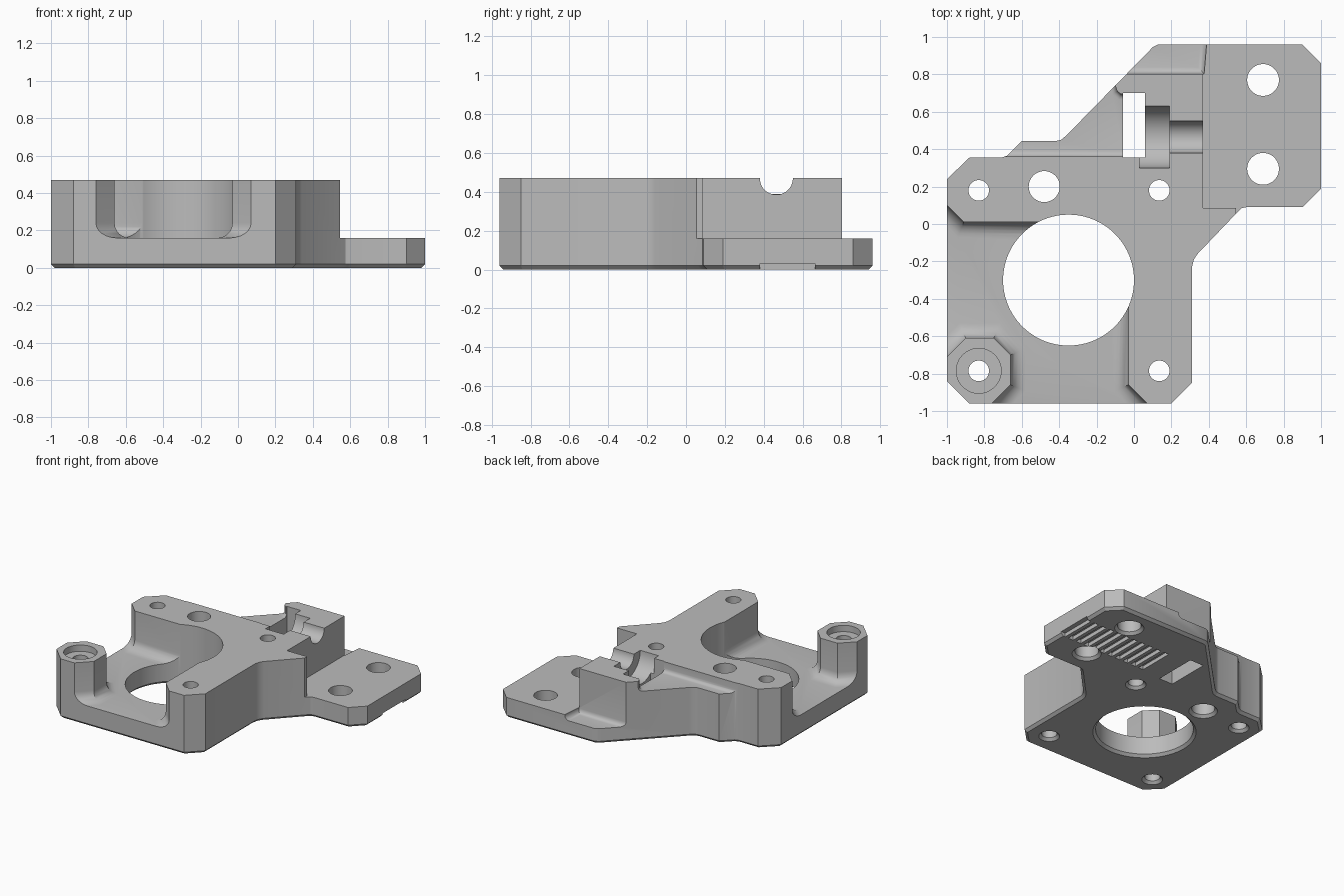
import bpy, bmesh, math
from mathutils import Matrix

cube = bpy.data.objects.get("Cube")
if cube:
    bpy.data.objects.remove(cube, do_unlink=True)

TOP, PLATE = 0.47, 0.16


def make_object(name, bm):
    bmesh.ops.recalc_face_normals(bm, faces=bm.faces)
    mesh = bpy.data.meshes.new(name)
    bm.to_mesh(mesh)
    bm.free()
    ob = bpy.data.objects.new(name, mesh)
    bpy.context.scene.collection.objects.link(ob)
    return ob


def prism(name, points, z0, z1, bevel=0, segments=1):
    """Upright prism, with its bottom edges optionally bevelled."""
    bm = bmesh.new()
    low = bm.faces.new([bm.verts.new((x, y, z0)) for x, y in points])
    up = bmesh.ops.extrude_face_region(bm, geom=[low], use_keep_orig=True)
    for v in up["geom"]:
        if isinstance(v, bmesh.types.BMVert):
            v.co.z = z1
    bmesh.ops.recalc_face_normals(bm, faces=bm.faces)
    if bevel:
        rim = [e for e in bm.edges if all(abs(v.co.z - z0) < 1e-5 for v in e.verts)]
        bmesh.ops.bevel(bm, geom=rim, offset=bevel, offset_type='OFFSET', segments=segments,
                        profile=0.5, affect='EDGES', clamp_overlap=False)
    return make_object(name, bm)


def box(name, x0, x1, y0, y1, z0, z1):
    return prism(name, [(x0, y0), (x1, y0), (x1, y1), (x0, y1)], z0, z1)


def lathe(name, profile, x, y, sides=48):
    """Closed turned solid from (radius, height) pairs."""
    bm = bmesh.new()
    rings = [[bm.verts.new((x + r * math.cos(math.tau * i / sides),
                            y + r * math.sin(math.tau * i / sides), z))
              for i in range(sides)] for r, z in profile]
    for a, b in zip(rings, rings[1:]):
        for i in range(sides):
            j = (i + 1) % sides
            bm.faces.new((a[i], a[j], b[j], b[i]))
    bm.faces.new(rings[0])
    bm.faces.new(rings[-1])
    return make_object(name, bm)


def rod(name, x0, x1, y, z, r):
    bm = bmesh.new()
    place = Matrix.Translation(((x0 + x1) / 2, y, z)) @ Matrix.Rotation(math.pi / 2, 4, 'Y')
    bmesh.ops.create_cone(bm, cap_ends=True, segments=48, radius1=r, radius2=r,
                          depth=x1 - x0, matrix=place)
    return make_object(name, bm)


# Full-height body with a chamfered underside
body = prism("motor_bracket", [
    (-0.88, -0.96), (0.2, -0.96), (0.31, -0.85), (0.31, -0.23), (0.32, -0.19), (0.34, -0.16),
    (0.55, 0.06), (0.575, 0.085), (0.6, 0.09), (0.9, 0.09), (1, 0.19), (1, 0.86), (0.9, 0.96),
    (0.13, 0.96), (0.1, 0.945), (-0.36, 0.475), (-0.39, 0.45), (-0.42, 0.443), (-0.6, 0.443),
    (-0.68, 0.365), (-0.71, 0.355), (-0.88, 0.355), (-1, 0.24), (-1, -0.84)],
    0, TOP, bevel=0.02)

cutters = [
    # Front pocket with rounded foot, leaving the corner post standing
    prism("pocket_cutter", [
        (-1.3, 0.4), (-0.91, 0.01), (-0.51, 0.01), (-0.03, -0.44), (-0.03, -0.86), (0.27, -1.16),
        (-0.96, -1.16), (-0.66, -0.86), (-0.66, -0.7), (-0.75, -0.61), (-0.9, -0.61),
        (-1.3, -1.01)], PLATE, 0.6, bevel=0.08, segments=6),
    # Thin mounting plate and the lower ledge behind the clamp block
    prism("plate_cutter", [(0.37, 0.085), (0.545, 0.085), (0.545, -0.1), (1.2, -0.1),
                           (1.2, 1.1), (0.37, 1.1)], PLATE, 0.6),
    prism("ledge_cutter", [(-0.5, 0.803), (0.375, 0.803), (0.4, 1.1), (-0.5, 1.1)],
          0.12, 0.6, bevel=0.035, segments=4),
    # Shallow shelf along the diagonal side
    prism("shelf_cutter", [(-1.1, 0.36), (0, 0.36), (0, 0.695), (-0.07, 0.695), (-0.09, 0.71),
                           (-0.1, 0.74), (-0.1, 1.1), (-1.1, 1.1)],
          0.39, 0.6, bevel=0.03, segments=4),
    # Belt slot, screw head pocket and screw channel
    box("slot_cutter", -0.06, 0.06, 0.355, 0.7, -0.1, 0.6),
    rod("head_cutter", 0.03, 0.19, 0.465, TOP, 0.165),
    rod("screw_cutter", 0.15, 0.5, 0.465, TOP, 0.085),
    # Motor bore and post counterbore
    lathe("bore_cutter", [(0.39, -0.02), (0.35, 0.02), (0.35, 0.6)], -0.35, -0.3, 96),
    lathe("counterbore_cutter", [(0.12, 0.42), (0.12, 0.6)], -0.83, -0.785),
]

# Screw holes, countersunk underneath
for x, y, r in [(-0.83, 0.18, 0.055), (0.135, 0.18, 0.055), (0.135, -0.785, 0.055),
                (-0.83, -0.785, 0.055), (-0.48, 0.2, 0.083), (0.69, 0.77, 0.085),
                (0.69, 0.295, 0.085)]:
    cutters.append(lathe("hole_cutter", [(r + 0.04, -0.02), (r, 0.02), (r, 0.6)], x, y))

# Belt teeth grooves under the plate
for i in range(11):
    x = 0.985 - i * 0.073
    cutters.append(box("tooth_cutter", x - 0.022, x + 0.022, 0.38, 0.665, -0.05, 0.03))

bpy.context.view_layer.objects.active = body
body.select_set(True)
for c in cutters:
    mod = body.modifiers.new("cut", 'BOOLEAN')
    mod.operation = 'DIFFERENCE'
    mod.solver = 'EXACT'
    mod.object = c
    bpy.ops.object.modifier_apply(modifier=mod.name)
    bpy.data.objects.remove(c, do_unlink=True)

# Single grey plastic
grey = bpy.data.materials.new("grey_plastic")
grey.use_nodes = True
colour = (0.5, 0.5, 0.5, 1)
grey.diffuse_color = colour
grey.node_tree.nodes["Principled BSDF"].inputs["Base Color"].default_value = colour
body.data.materials.clear()
body.data.materials.append(grey)
for p in body.data.polygons:
    p.material_index = 0
bpy.ops.object.shade_smooth_by_angle(angle=math.radians(30))
